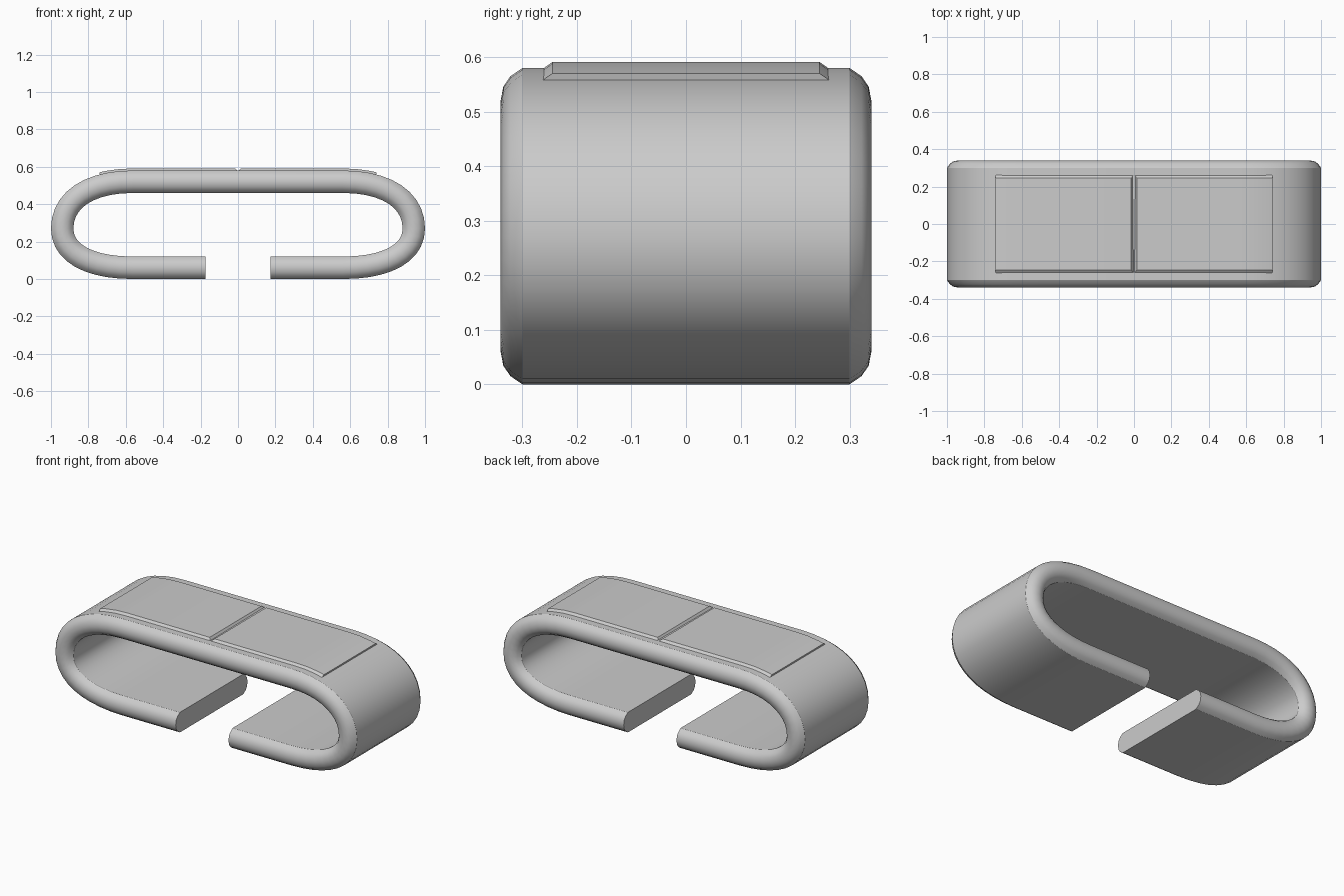
import bpy, bmesh
from math import radians
from mathutils import Vector

if "Cube" in bpy.data.objects:
    bpy.data.objects.remove(bpy.data.objects["Cube"])


def bezier(p, ts):
    """Points (x, z) with outward normals along a cubic bezier."""
    p = [Vector(v) for v in p]
    out = []
    for t in ts:
        s = 1 - t
        pos = p[0]*s**3 + p[1]*3*s*s*t + p[2]*3*s*t*t + p[3]*t**3
        d = ((p[1]-p[0])*s*s + (p[2]-p[1])*2*s*t + (p[3]-p[2])*t*t).normalized()
        out.append((pos, Vector((-d.y, d.x))))
    return out


def sweep(name, path, section, cap_start, start_shift=None):
    """Sweep a closed (y, offset) section along the path, mirrored in x."""
    bm = bmesh.new()
    rings = []
    for i, (pos, nor) in enumerate(path):
        ring = []
        for j, (y, off) in enumerate(section):
            q = pos + nor * off
            x = q.x + (start_shift[j] if i == 0 and start_shift else 0)
            ring.append(bm.verts.new((x, y, q.y)))
        rings.append(ring)
    n = len(section)
    for a, b in zip(rings, rings[1:]):
        for j in range(n):
            k = (j + 1) % n
            bm.faces.new((a[j], a[k], b[k], b[j]))
    if cap_start:
        bm.faces.new(rings[0])
    bm.faces.new(rings[-1][::-1])
    bmesh.ops.recalc_face_normals(bm, faces=bm.faces)
    # Make sure the upper flat faces point up
    top = max(bm.faces, key=lambda f: f.calc_center_median().z)
    if top.normal.z < 0:
        bmesh.ops.reverse_faces(bm, faces=bm.faces)
    mesh = bpy.data.meshes.new(name)
    bm.to_mesh(mesh)
    bm.free()
    ob = bpy.data.objects.new(name, mesh)
    bpy.context.collection.objects.link(ob)
    bpy.ops.object.select_all(action='DESELECT')
    ob.select_set(True)
    bpy.context.view_layer.objects.active = ob
    bpy.ops.object.shade_smooth_by_angle(angle=radians(32))
    mod = ob.modifiers.new("mirror", 'MIRROR')
    mod.use_clip = True
    return ob


UP = Vector((0, 1))
upper = [(0.56, 0.52), (0.80, 0.52), (0.94, 0.42), (0.94, 0.27)]
lower = [(0.94, 0.27), (0.94, 0.14), (0.80, 0.06), (0.56, 0.06)]
steps = [i / 10 for i in range(11)]

# Open C-shaped band with rounded side rims
path = [(Vector((0, 0.52)), UP)] + bezier(upper, steps) + bezier(lower, steps)[1:]
path.append((Vector((0.175, 0.06)), -UP))
rim = [(0.30, 0.06), (0.322, 0.045), (0.335, 0.026), (0.34, 0.0),
       (0.335, -0.026), (0.322, -0.045), (0.30, -0.06)]
section = rim + [(-y, o) for y, o in reversed(rim)]
sweep("clip_band", path, section, False)

# Two thin raised plates on top, bevelled along the sides and centre groove
plate_path = [(Vector((0, 0.52)), UP)] + bezier(upper, [0, 0.1, 0.2, 0.256])
plate_section = [(-0.262, 0.052), (-0.262, 0.059), (-0.245, 0.071),
                 (0.245, 0.071), (0.262, 0.059), (0.262, 0.052)]
sweep("top_plates", plate_path, plate_section, True,
      [0.002, 0.002, 0.016, 0.016, 0.002, 0.002])
